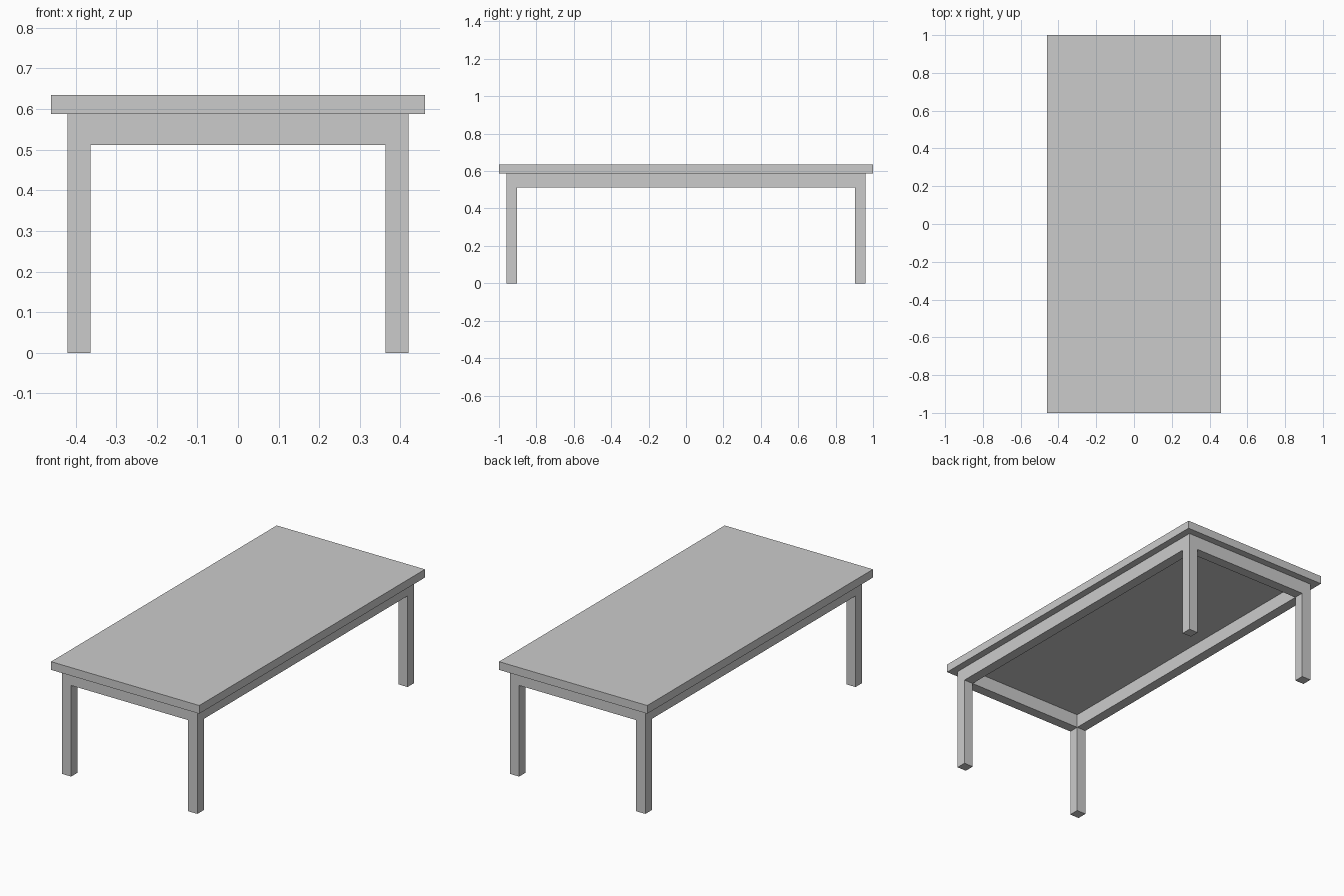
import bpy
import bmesh
import math

if "Cube" in bpy.data.objects:
    bpy.data.objects.remove(bpy.data.objects["Cube"])

TOP_Z, TOP_BOTTOM, APRON_BOTTOM = 0.634, 0.588, 0.511
HALF_X, HALF_Y = 0.46, 1.0          # tabletop
FRAME_X, FRAME_Y = 0.42, 0.96       # outside of legs and apron
LEG = 0.057                         # leg width and apron thickness


def finish(bm, name):
    bmesh.ops.recalc_face_normals(bm, faces=bm.faces[:])
    mesh = bpy.data.meshes.new(name)
    bm.to_mesh(mesh)
    bm.free()
    obj = bpy.data.objects.new(name, mesh)
    bpy.context.collection.objects.link(obj)
    return obj


def extrude_to(bm, faces, z):
    """Extrude faces straight down to height z."""
    result = bmesh.ops.extrude_face_region(bm, geom=faces)["geom"]
    for v in result:
        if isinstance(v, bmesh.types.BMVert):
            v.co.z = z
    return [f for f in result if isinstance(f, bmesh.types.BMFace)]


# Tabletop slab
bm = bmesh.new()
bmesh.ops.create_cube(bm, size=1)
bmesh.ops.scale(bm, vec=(2 * HALF_X, 2 * HALF_Y, TOP_Z - TOP_BOTTOM), verts=bm.verts)
bmesh.ops.translate(bm, vec=(0, 0, (TOP_Z + TOP_BOTTOM) / 2), verts=bm.verts)
finish(bm, "tabletop")

# Underframe: a 3 x 3 ring of faces, pulled down into the apron
bm = bmesh.new()
xs = (-FRAME_X, LEG - FRAME_X, FRAME_X - LEG, FRAME_X)
ys = (-FRAME_Y, LEG - FRAME_Y, FRAME_Y - LEG, FRAME_Y)
grid = [[bm.verts.new((x, y, TOP_BOTTOM)) for y in ys] for x in xs]
ring = [bm.faces.new((grid[i][j], grid[i + 1][j], grid[i + 1][j + 1], grid[i][j + 1]))
        for i in range(3) for j in range(3) if (i, j) != (1, 1)]
for v in [v for v in bm.verts if not v.link_faces]:
    bm.verts.remove(v)
underside = extrude_to(bm, ring, APRON_BOTTOM)

# Legs: the four corner faces pulled down to the floor
corners = []
for f in underside:
    c = f.calc_center_median()
    if abs(c.x) > FRAME_X - LEG and abs(c.y) > FRAME_Y - LEG:
        corners.append(f)
extrude_to(bm, corners, 0)
leftover = [f for f in corners if f.is_valid]
if leftover:
    bmesh.ops.delete(bm, geom=leftover, context="FACES_ONLY")

# Merge flush apron and leg faces into clean flat sides
bmesh.ops.recalc_face_normals(bm, faces=bm.faces[:])
bmesh.ops.dissolve_limit(bm, angle_limit=math.radians(1), verts=bm.verts[:], edges=bm.edges[:])
finish(bm, "legs_and_apron")
